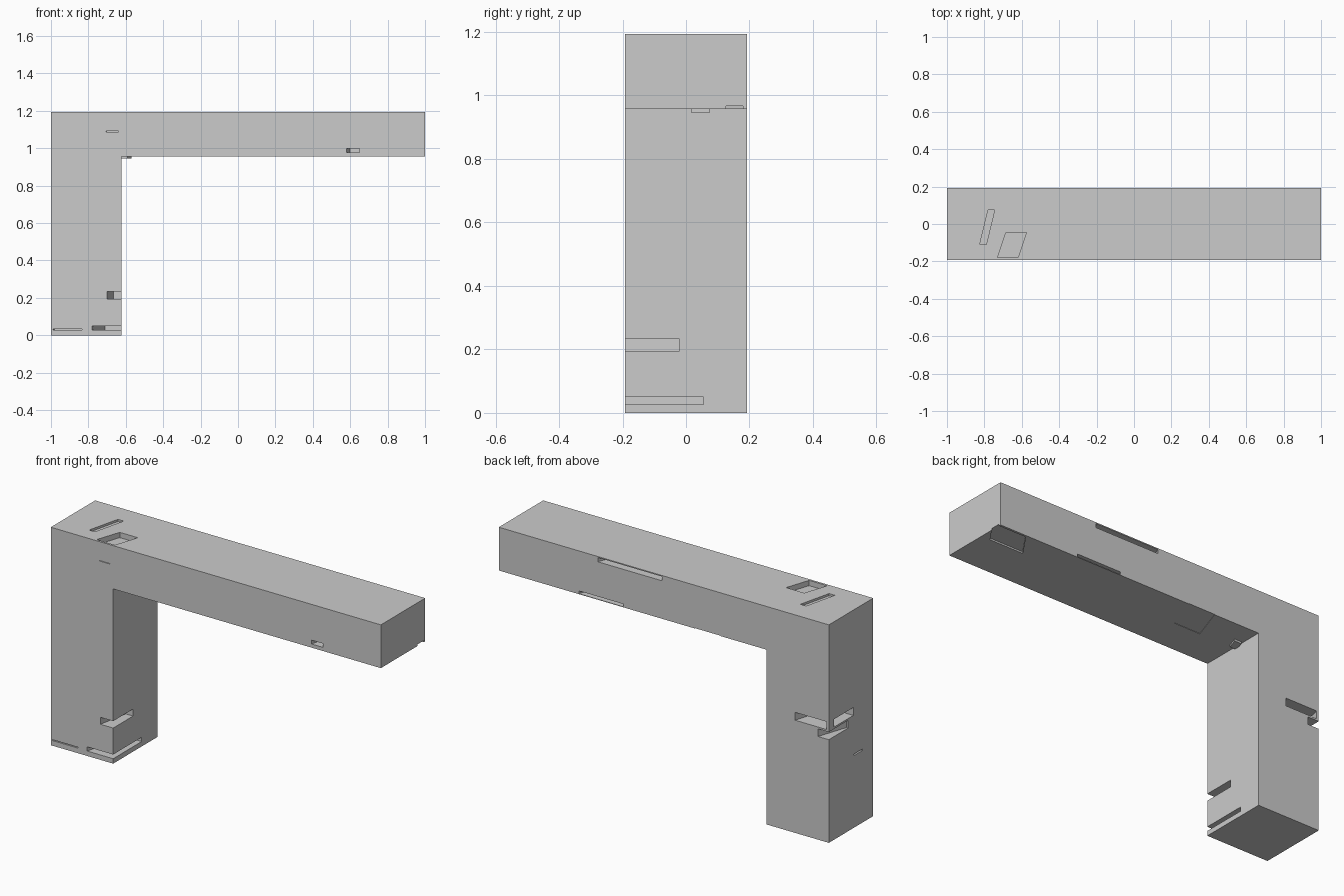
import bpy, bmesh

if "Cube" in bpy.data.objects:
    bpy.data.objects.remove(bpy.data.objects["Cube"])

W = 0.192   # half depth
H = 1.194   # full height
B = 0.957   # underside of the beam
P = -0.622  # inner face of the post


def prism(name, pts, lo, hi, axis='z'):
    """Extrude a profile: 'z' takes plan (x, y) points, 'y' takes front (x, z) points."""
    put = (lambda a, b, t: (a, b, t)) if axis == 'z' else (lambda a, b, t: (a, t, b))
    bm = bmesh.new()
    face = bm.faces.new([bm.verts.new(put(a, b, lo)) for a, b in pts])
    ext = bmesh.ops.extrude_face_region(bm, geom=[face])
    move = put(0, 0, hi - lo)
    bmesh.ops.translate(bm, vec=move, verts=[g for g in ext['geom'] if isinstance(g, bmesh.types.BMVert)])
    bmesh.ops.recalc_face_normals(bm, faces=bm.faces)
    mesh = bpy.data.meshes.new(name)
    bm.to_mesh(mesh)
    bm.free()
    ob = bpy.data.objects.new(name, mesh)
    bpy.context.collection.objects.link(ob)
    return ob


def sheared(x0, x1, y0, y1, shift):
    """Slanted plan outline: the y1 side is moved along x by shift."""
    return [(x0, y0), (x1, y0), (x1 + shift, y1), (x0 + shift, y1)]


# L-shaped body: post and beam in one profile
body = prism('post_and_beam', [(-1, 0), (P, 0), (P, B), (1, B), (1, H), (-1, H)], -W, W, 'y')

# Slanted chips: plan outline, bottom, top
chips = [
    # front corner of the post
    (sheared(-0.78, -0.5, -W, 0.055, 0.07), 0.027, 0.05),
    (sheared(-0.70, -0.5, -W, -0.02, 0.035), 0.195, 0.233),
    # thin slits on the front
    (sheared(-0.99, -0.835, -W, -0.16, 0.01), 0.028, 0.033),
    (sheared(-0.705, -0.64, -W, -0.18, 0.003), 1.088, 1.091),
    # front of the beam
    (sheared(0.58, 0.65, -W, -0.12, 0.02), 0.977, 0.998),
    # back left corner of the post
    (sheared(-1.05, -0.86, -0.02, W, 0.064), 0.617, 0.66),
    (sheared(-1.10, -0.99, 0.025, W, 0.056), 0.565, 0.607),
    (sheared(-1.05, -0.98, -0.10, -0.025, 0.02), 0.395, 0.403),
    # back of the beam
    (sheared(-0.04, 0.35, 0.06, W, 0.05), 1.165, 1.188),
    (sheared(0.21, 0.48, 0.10, W, 0.035), 0.96, 0.975),
    # top of the beam
    (sheared(-0.73, -0.62, -0.18, -0.045, 0.045), 1.165, 1.3),
    (sheared(-0.825, -0.79, -0.11, 0.075, 0.045), 1.182, 1.3),
    # underside of the beam
    (sheared(0.742, 0.947, 0.05, 0.18, 0.09), 0.9, 0.966),
    (sheared(-0.41, -0.25, 0.005, W, 0.064), 0.9, 0.959),
]

bpy.context.view_layer.objects.active = body
for pts, lo, hi in chips:
    # push sides lying on the front or back face outside along their slant
    (a, y0), (b, _), (_, y1) = pts[:3]
    k = (pts[2][0] - b) / (y1 - y0)
    e0 = 0.02 if abs(y0) == W else 0
    e1 = 0.02 if abs(y1) == W else 0
    s = k * (y1 + e1 - y0 + e0)
    cutter = prism('chip_cutter', sheared(a - k * e0, b - k * e0, y0 - e0, y1 + e1, s), lo, hi)
    cutter.hide_render = True
    mod = body.modifiers.new('chip', 'BOOLEAN')
    mod.operation = 'DIFFERENCE'
    mod.solver = 'EXACT'
    mod.object = cutter
    bpy.ops.object.modifier_apply(modifier=mod.name)
    bpy.data.objects.remove(cutter)

# Small raised piece in the inner corner
prism('corner_lug', sheared(P - 0.01, -0.59, 0.015, 0.075, 0.02), 0.946, B + 0.005)
